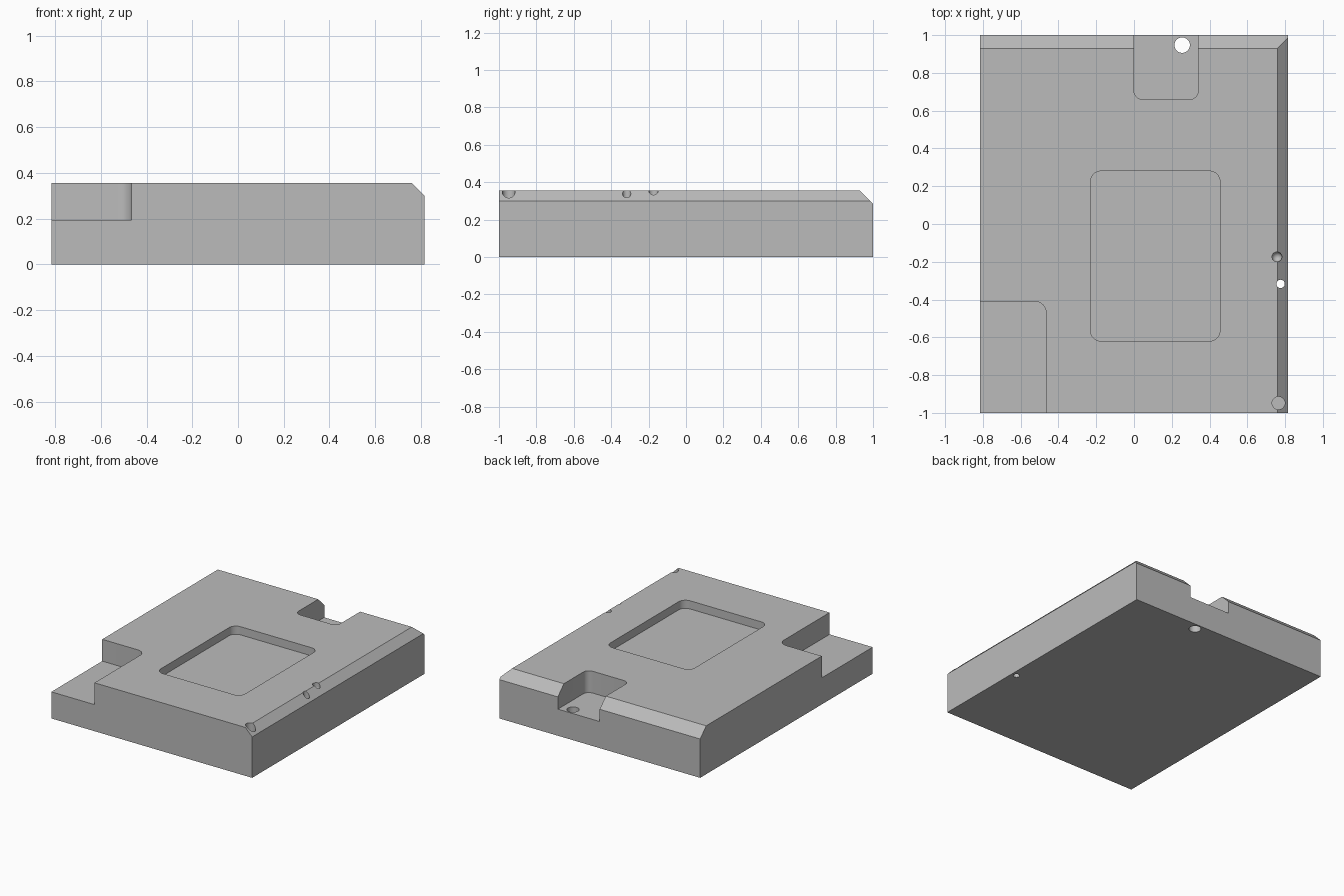
import bpy, bmesh, math
from mathutils import Vector

if "Cube" in bpy.data.objects:
    bpy.data.objects.remove(bpy.data.objects["Cube"], do_unlink=True)

HALF_W, HALF_L, TOP = 0.815, 1.0, 0.355
STEP_FLOOR, POCKET_FLOOR = 0.195, 0.295

grey = bpy.data.materials.new("plain grey")
grey.use_nodes = True
grey.diffuse_color = (0.5, 0.5, 0.5, 1)
grey.node_tree.nodes["Principled BSDF"].inputs["Base Color"].default_value = (0.5, 0.5, 0.5, 1)


def make_object(name, bm):
    bmesh.ops.recalc_face_normals(bm, faces=bm.faces)
    mesh = bpy.data.meshes.new(name)
    bm.to_mesh(mesh)
    bm.free()
    mesh.materials.append(grey)
    ob = bpy.data.objects.new(name, mesh)
    bpy.context.collection.objects.link(ob)
    return ob


def rounded_cutter(name, x0, x1, y0, y1, floor, radius, steps=8):
    """Upright rounded rectangle prism, open above the block."""
    bm = bmesh.new()
    corners = [(x1 - radius, y1 - radius), (x0 + radius, y1 - radius),
               (x0 + radius, y0 + radius), (x1 - radius, y0 + radius)]
    verts = []
    for quarter, (cx, cy) in enumerate(corners):
        for i in range(steps + 1):
            a = (quarter + i / steps) * math.pi / 2
            verts.append(bm.verts.new((cx + radius * math.cos(a), cy + radius * math.sin(a), floor)))
    face = bm.faces.new(verts)
    moved = bmesh.ops.extrude_face_region(bm, geom=[face])["geom"]
    bmesh.ops.translate(bm, vec=(0, 0, 0.6),
                        verts=[v for v in moved if isinstance(v, bmesh.types.BMVert)])
    return make_object(name, bm)


def drill(name, x, y, radius, floor):
    """Round hole with a flat floor."""
    bm = bmesh.new()
    bmesh.ops.create_cone(bm, cap_ends=True, segments=32, radius1=radius, radius2=radius, depth=1)
    bmesh.ops.translate(bm, vec=(x, y, floor + 0.5), verts=bm.verts)
    return make_object(name, bm)


def ball_drill(name, x, y, radius, floor):
    """Round hole with a hemispherical floor."""
    bm = bmesh.new()
    bmesh.ops.create_uvsphere(bm, u_segments=32, v_segments=16, radius=radius)
    for v in bm.verts:
        if v.co.z > 0.001:
            v.co.z += 0.3
    bmesh.ops.translate(bm, vec=(x, y, floor + radius), verts=bm.verts)
    return make_object(name, bm)


# Block with the left and back top edges chamfered
bm = bmesh.new()
bmesh.ops.create_cube(bm, size=1)
for v in bm.verts:
    v.co = (v.co.x * 2 * HALF_W, v.co.y * 2 * HALF_L, (v.co.z + 0.5) * TOP)
for point, normal in (((0.76, 0, TOP), (1, 0, 1)), ((0, 0.93, TOP), (0, 1, 1))):
    cut = bmesh.ops.bisect_plane(bm, geom=bm.verts[:] + bm.edges[:] + bm.faces[:],
                                 plane_co=point, plane_no=Vector(normal).normalized(),
                                 clear_outer=True)
    rim = [e for e in cut["geom_cut"] if isinstance(e, bmesh.types.BMEdge)]
    bmesh.ops.contextual_create(bm, geom=rim)
block = make_object("base_block", bm)

# Recesses and holes
cutters = [
    rounded_cutter("corner_step_cutter", -1.2, -0.465, -1.4, -0.41, STEP_FLOOR, 0.06),
    rounded_cutter("back_notch_cutter", 0.0, 0.34, 0.66, 1.4, STEP_FLOOR, 0.045),
    rounded_cutter("centre_pocket_cutter", -0.23, 0.455, -0.62, 0.28, POCKET_FLOOR, 0.055),
    drill("notch_hole_cutter", 0.255, 0.947, 0.041, -0.2),
    drill("edge_hole_cutter", 0.776, -0.317, 0.022, -0.2),
    drill("front_dimple_cutter", 0.765, -0.948, 0.034, 0.28),
    ball_drill("edge_dimple_cutter", 0.757, -0.174, 0.026, 0.30),
]
for cutter in cutters:
    cutter.hide_render = True
    mod = block.modifiers.new(cutter.name, "BOOLEAN")
    mod.operation, mod.solver, mod.object = "DIFFERENCE", "EXACT", cutter

# Bake the cuts, then drop the cutters
bpy.context.view_layer.update()
result = bpy.data.meshes.new_from_object(block.evaluated_get(bpy.context.evaluated_depsgraph_get()))
block.modifiers.clear()
block.data = result
for cutter in cutters:
    bpy.data.objects.remove(cutter, do_unlink=True)

bpy.ops.object.select_all(action="DESELECT")
block.select_set(True)
bpy.context.view_layer.objects.active = block
bpy.ops.object.shade_smooth_by_angle(angle=math.radians(30))
